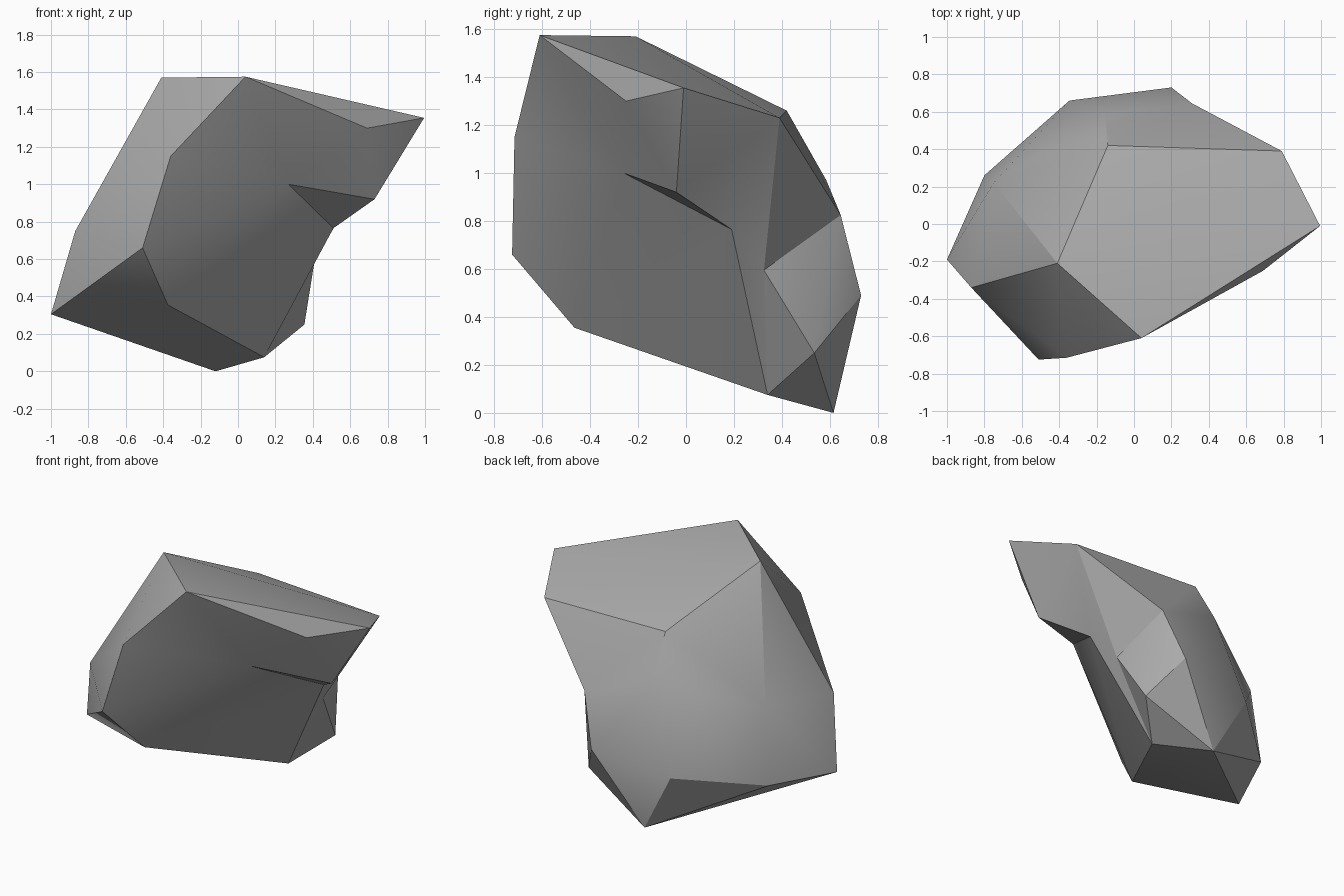
import bpy, bmesh, math

if "Cube" in bpy.data.objects:
    bpy.data.objects.remove(bpy.data.objects["Cube"])

# Corner points of the boulder, grouped by region
corners = {
    # upper rim
    "A": (-0.41, -0.21, 1.57), "B": (0.04, -0.61, 1.575), "C": (0.995, -0.01, 1.355),
    "D": (0.69, -0.25, 1.30), "Q": (0.79, 0.39, 1.23), "R": (-0.14, 0.42, 1.26),
    # front and left
    "E": (-0.36, -0.715, 1.15), "F": (-0.87, -0.34, 0.75), "G": (-0.51, -0.725, 0.66),
    "H": (-1.0, -0.19, 0.305), "I": (-0.375, -0.465, 0.355), "P": (0.27, -0.26, 1.0),
    # right side
    "K": (0.14, 0.34, 0.075), "L": (0.355, 0.535, 0.25), "M": (0.41, 0.325, 0.595),
    "N": (0.51, 0.19, 0.765), "O": (0.73, -0.04, 0.92),
    # back and foot
    "J": (-0.12, 0.615, 0.0), "S": (-0.155, 0.585, 0.97), "T": (0.31, 0.645, 0.825),
    "U": (0.2, 0.73, 0.49), "V": (-0.345, 0.66, 0.41), "W": (-0.8, 0.26, 0.33),
    "X": (-0.75, 0.22, 0.84),
}

# Facets as fans: the first corner is the hub, the rest run around it
fans = [
    "ABCQR",                    # flat top
    "DBC", "DBPOC",             # notch under the top edge
    "QCONM", "PON",             # right overhang
    "PBEGIN", "KINML",          # hollow front
    "TQMLU", "LUJK",            # right rear corner
    "IGHJK",                    # sloping underside
    "EBAFG", "HFG",             # left front
    "XRAFHWVSR", "TRQ", "TRSU", # back
    "VSUJW", "JWH",             # back foot
]

mesh = bpy.data.meshes.new("boulder")
bm = bmesh.new()
vert = {name: bm.verts.new(co) for name, co in corners.items()}
for fan in fans:
    for a, b in zip(fan[1:], fan[2:]):
        bm.faces.new((vert[fan[0]], vert[a], vert[b]))
bmesh.ops.recalc_face_normals(bm, faces=bm.faces[:])
bm.to_mesh(mesh)
bm.free()

boulder = bpy.data.objects.new("boulder", mesh)
bpy.context.collection.objects.link(boulder)

# Plain grey stone
stone = bpy.data.materials.new("grey stone")
stone.diffuse_color = (0.4, 0.4, 0.4, 1)
stone.use_nodes = True
stone.node_tree.nodes["Principled BSDF"].inputs["Base Color"].default_value = stone.diffuse_color
mesh.materials.append(stone)

# Soft shading with sharp ridges kept
bpy.context.view_layer.objects.active = boulder
boulder.select_set(True)
bpy.ops.object.shade_smooth_by_angle(angle=math.radians(30))
